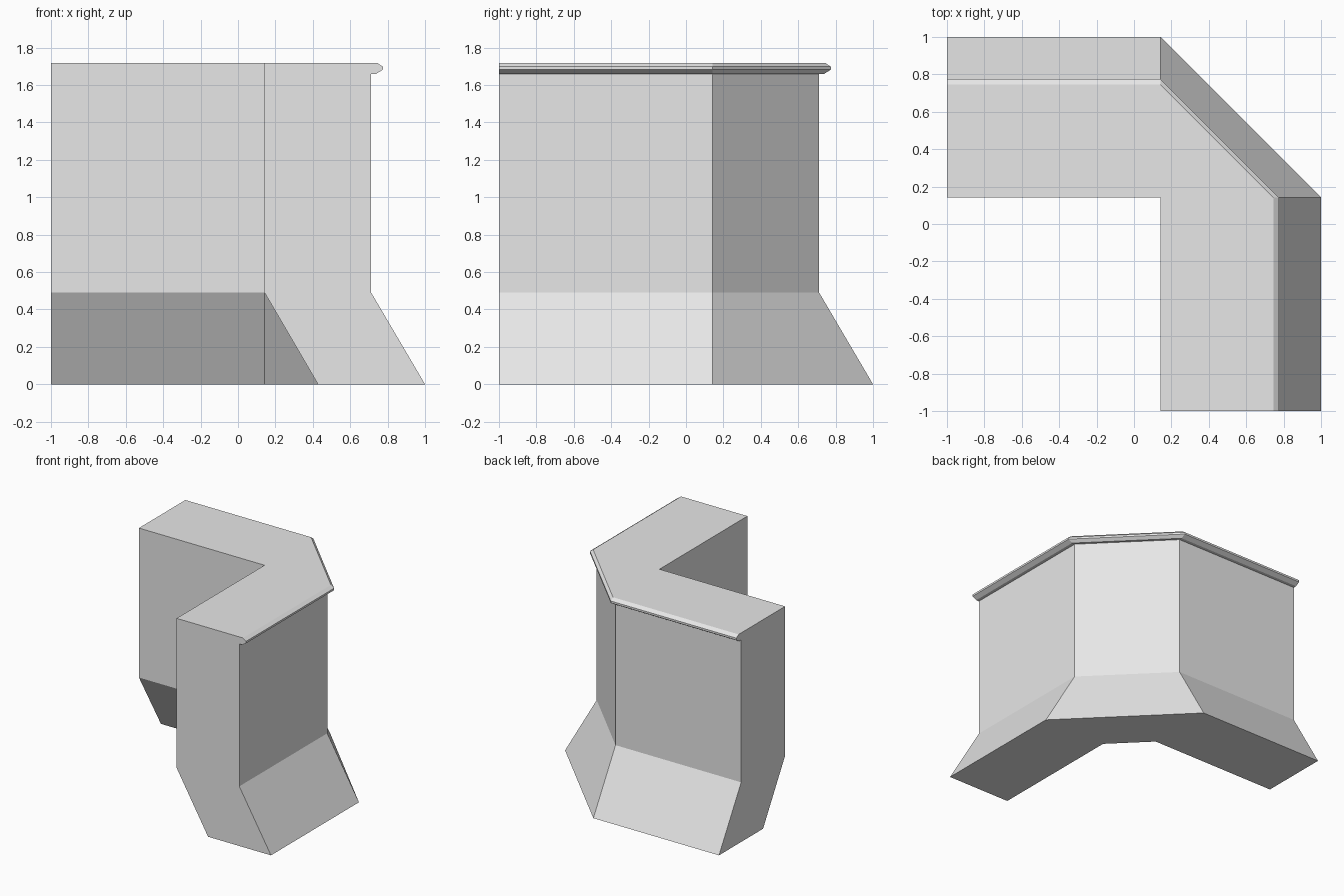
import bpy
import bmesh

cube = bpy.data.objects.get("Cube")
if cube:
    bpy.data.objects.remove(cube, do_unlink=True)

# Single stone grey
grey = bpy.data.materials.new("stone grey")
grey.use_nodes = True
colour = (0.8, 0.8, 0.8, 1)
grey.diffuse_color = colour
grey.node_tree.nodes["Principled BSDF"].inputs["Base Color"].default_value = colour

PIVOT = 0.142   # inner corner the wall turns around, in x and y
END = -1.0      # where both wings stop

# Wall cross-section: distance outward from the inner face, height
profile = [
    (0.286, 0), (0.858, 0),                      # splayed foot
    (0.57, 0.49), (0.57, 1.66),                  # outer face
    (0.597, 1.66), (0.632, 1.682),               # moulded lip
    (0.632, 1.698), (0.603, 1.718),
    (0, 1.718), (0, 0.49),                       # top and inner face
]

# Sections: end of back wing, both sides of the corner, end of side wing
stations = [
    lambda r, z: (END, PIVOT + r, z),
    lambda r, z: (PIVOT, PIVOT + r, z),
    lambda r, z: (PIVOT + r, PIVOT, z),
    lambda r, z: (PIVOT + r, END, z),
]

bm = bmesh.new()
rings = [[bm.verts.new(place(r, z)) for r, z in profile] for place in stations]
count = len(profile)

# Skin between neighbouring sections
for a, b in zip(rings, rings[1:]):
    for i in range(count):
        j = (i + 1) % count
        bm.faces.new((a[i], a[j], b[j], b[i]))

# End caps
bm.faces.new(rings[0])
bm.faces.new(rings[-1])

# Merge the shared inner corner
bmesh.ops.remove_doubles(bm, verts=bm.verts, dist=0.0005)
bmesh.ops.recalc_face_normals(bm, faces=bm.faces)

mesh = bpy.data.meshes.new("corner_wall")
bm.to_mesh(mesh)
bm.free()
mesh.materials.append(grey)
wall = bpy.data.objects.new("corner_wall", mesh)
bpy.context.collection.objects.link(wall)
